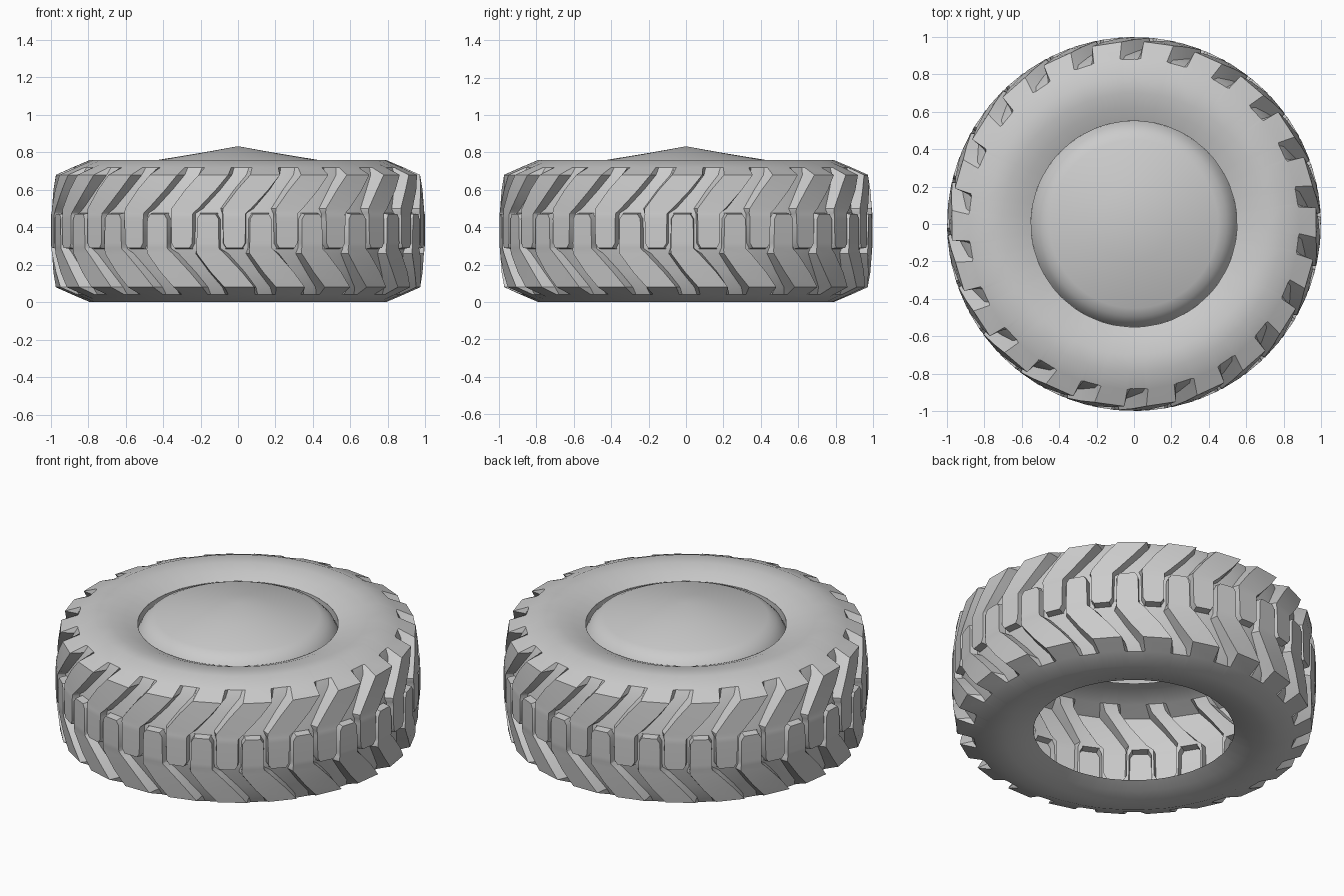
import bpy, bmesh, math

if "Cube" in bpy.data.objects:
    bpy.data.objects.remove(bpy.data.objects["Cube"])

HEIGHT = 0.76
LUGS = 22
PITCH = 2 * math.pi / LUGS

rubber = bpy.data.materials.new("light_grey")
rubber.use_nodes = True
grey = (0.6, 0.6, 0.6, 1)
rubber.diffuse_color = grey
rubber.node_tree.nodes["Principled BSDF"].inputs["Base Color"].default_value = grey


def make_object(name, rings, closed_tip=None):
    """Skin a list of equal-length rings, optionally closed to a tip."""
    bm = bmesh.new()
    loops = [[bm.verts.new(p) for p in ring] for ring in rings]
    n = len(loops[0])
    for a, b in zip(loops, loops[1:]):
        for i in range(n):
            j = (i + 1) % n
            bm.faces.new((a[i], b[i], b[j], a[j]))
    if closed_tip:
        tip = bm.verts.new(closed_tip)
        for i in range(n):
            bm.faces.new((loops[-1][i], tip, loops[-1][(i + 1) % n]))
    mesh = bpy.data.meshes.new(name)
    bmesh.ops.recalc_face_normals(bm, faces=bm.faces)
    bm.to_mesh(mesh)
    bm.free()
    mesh.materials.append(rubber)
    obj = bpy.data.objects.new(name, mesh)
    bpy.context.collection.objects.link(obj)
    bpy.ops.object.select_all(action="DESELECT")
    obj.select_set(True)
    bpy.context.view_layer.objects.active = obj
    bpy.ops.object.shade_smooth_by_angle(angle=math.radians(32))
    return obj


def polar(r, angle, z):
    return (r * math.cos(angle), r * math.sin(angle), z)


# Upper half of the tyre, lip to middle:
# z, lug radius, groove radius, slant, own lug half width, other half width, other lug raised
upper = [
    (0.71, 0.55, 0.55, 0.19, 0.07, 0.03, False),
    (0.738, 0.62, 0.62, 0.19, 0.07, 0.03, False),
    (0.755, 0.70, 0.70, 0.19, 0.07, 0.03, False),
    (0.76, 0.79, 0.79, 0.19, 0.08, 0.025, False),
    (0.72, 0.885, 0.88, 0.185, 0.08, 0.025, False),
    (0.68, 0.975, 0.90, 0.17, 0.082, 0.025, False),
    (0.60, 0.986, 0.925, 0.10, 0.085, 0.025, False),
    (0.50, 0.996, 0.95, 0.015, 0.075, 0.035, False),
    (0.476, 0.997, 0.955, 0, 0.063, 0.046, False),
    (0.47, 0.998, 0.956, 0, 0.06, 0.042, True),
    (0.445, 0.999, 0.958, 0, 0.06, 0.058, True),
]


def tread_ring(row, flipped):
    z, high, low, slant, own, other, raised = row
    wall = 0.006 if z < 0.5 else 0.018
    lugs = [(0, own, True), (PITCH / 2, other, raised)]
    if flipped:
        z = HEIGHT - z
        lugs = [(0, other, raised), (PITCH / 2, own, True)]
    ring = []
    for k in range(LUGS):
        base = -math.pi / 2 - 0.02 + k * PITCH + slant
        for centre, half, up in lugs:
            top = high if up else low
            for offset, r in ((-half - wall, low), (-half, top), (half, top), (half + wall, low)):
                ring.append(polar(r, base + centre + offset, z))
    return ring


# Tyre shell: sidewalls, shoulders and interlocking lugs
rings = [tread_ring(row, False) for row in upper]
rings += [tread_ring(row, True) for row in reversed(upper)]
make_object("tyre", rings)

# Raised hub cover closing the upper opening
cover = [(0.55, 0.71), (0.55, 0.66), (0.53, 0.70), (0.495, 0.735), (0.45, 0.756), (0.2, 0.797)]
segments = 64
cover_rings = [[polar(r, 2 * math.pi * i / segments, z) for i in range(segments)] for r, z in cover]
make_object("hub_cover", cover_rings, (0, 0, 0.833))
